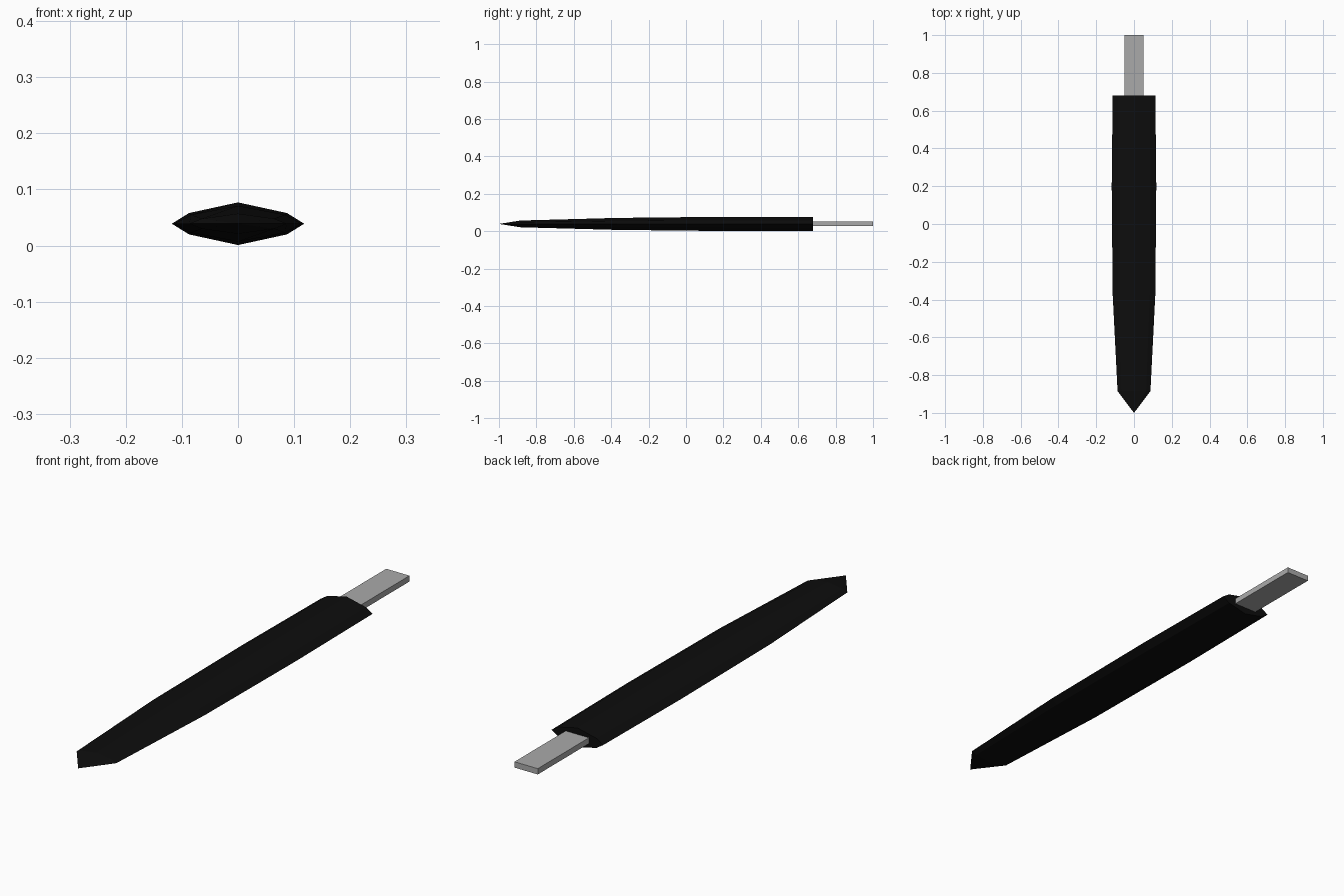
import bpy, bmesh

if "Cube" in bpy.data.objects:
    bpy.data.objects.remove(bpy.data.objects["Cube"])

MID = 0.039  # height of the blade's centre plane


def material(name, rgb):
    m = bpy.data.materials.new(name)
    m.diffuse_color = (*rgb, 1)
    m.use_nodes = True
    m.node_tree.nodes["Principled BSDF"].inputs["Base Color"].default_value = m.diffuse_color
    return m


def finish(bm, name, mat):
    bmesh.ops.recalc_face_normals(bm, faces=bm.faces)
    me = bpy.data.meshes.new(name)
    bm.to_mesh(me)
    bm.free()
    ob = bpy.data.objects.new(name, me)
    me.materials.append(mat)
    bpy.context.collection.objects.link(ob)
    return ob


black = material("black blade", (0.004, 0.004, 0.004))
grey = material("grey steel", (0.4, 0.4, 0.4))

# Blade: eight-sided section lofted along y, (y, half width, half thickness)
stations = [(0.68, 0.113, 0.038), (0.2, 0.118, 0.038), (-0.37, 0.113, 0.032), (-0.885, 0.087, 0.018)]
section = [(1, 0), (0.74, 0.5), (0, 1), (-0.74, 0.5),
           (-1, 0), (-0.74, -0.5), (0, -1), (0.74, -0.5)]
bm = bmesh.new()
rings = [[bm.verts.new((u * w, y, MID + v * t)) for u, v in section] for y, w, t in stations]
for a, b in zip(rings, rings[1:]):
    for i in range(8):
        j = (i + 1) % 8
        bm.faces.new((a[i], a[j], b[j], b[i]))
bm.faces.new(rings[0])
# Pointed tip
tip = bm.verts.new((0, -1, MID))
for i in range(8):
    bm.faces.new((rings[-1][i], rings[-1][(i + 1) % 8], tip))
finish(bm, "blade", black)

# Tang: flat bar out of the back of the blade
bm = bmesh.new()
bmesh.ops.create_cube(bm, size=1)
for v in bm.verts:
    v.co = (v.co.x * 0.102, 0.83 + v.co.y * 0.34, MID + 0.001 + v.co.z * 0.023)
finish(bm, "tang", grey)
